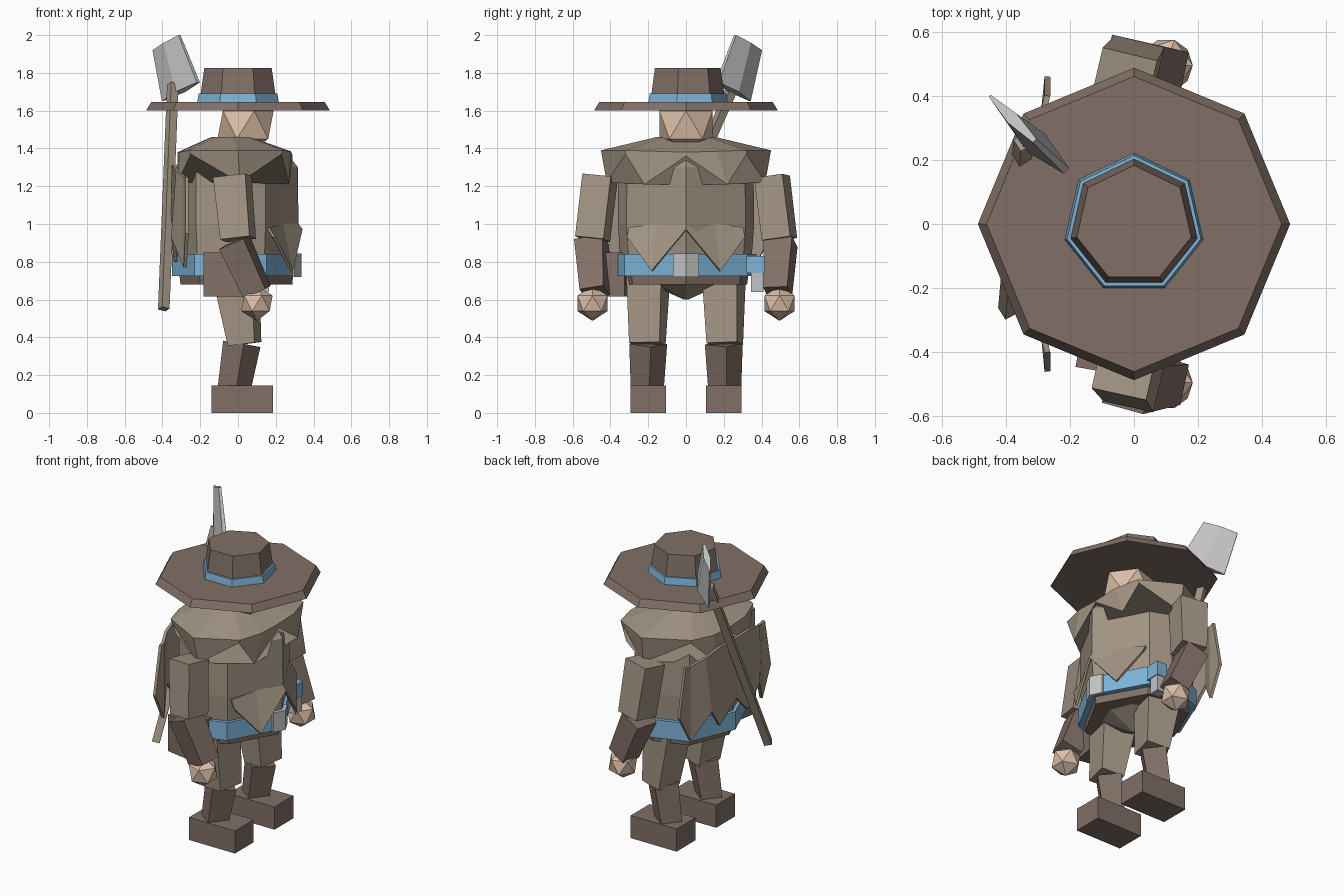
import bpy, bmesh, math
from mathutils import Vector, Quaternion

cube = bpy.data.objects.get("Cube")
if cube:
    bpy.data.objects.remove(cube)


def material(name, rgb):
    m = bpy.data.materials.new(name)
    m.use_nodes = True
    m.diffuse_color = (*rgb, 1)
    m.node_tree.nodes["Principled BSDF"].inputs["Base Color"].default_value = (*rgb, 1)
    return m


olive = material("olive cloth", (0.36, 0.30, 0.23))
brown = material("brown leather", (0.22, 0.16, 0.135))
skin = material("skin", (0.72, 0.53, 0.40))
blue = material("blue cloth", (0.21, 0.46, 0.69))
steel = material("pale steel", (0.55, 0.55, 0.55))


def finish(name, bm, mat):
    bmesh.ops.recalc_face_normals(bm, faces=bm.faces)
    mesh = bpy.data.meshes.new(name)
    bm.to_mesh(mesh)
    bm.free()
    mesh.materials.append(mat)
    ob = bpy.data.objects.new(name, mesh)
    bpy.context.collection.objects.link(ob)
    return ob


def loft(name, rings, mat):
    """Skin a stack of equal-length rings and cap both ends."""
    bm = bmesh.new()
    loops = [[bm.verts.new(p) for p in ring] for ring in rings]
    n = len(loops[0])
    for a, b in zip(loops, loops[1:]):
        for i in range(n):
            j = (i + 1) % n
            bm.faces.new((a[i], a[j], b[j], b[i]))
    bm.faces.new(loops[0])
    bm.faces.new(loops[-1])
    return finish(name, bm, mat)


def ring(n, rx, ry, z, cx=0, phase=math.pi / 2):
    steps = [phase + math.tau * i / n for i in range(n)]
    return [(cx + rx * math.cos(a), ry * math.sin(a), z) for a in steps]


def mirrored(half):
    """Close a half outline that starts and ends on the centre plane."""
    return half + [(x, -y, z) for x, y, z in half[-2:0:-1]]


def girth(k, z):
    """Waist outline, scaled: pointed front, broad flanks."""
    outline = [(0.33, 0), (0.15, 0.325), (0.01, 0.372), (-0.23, 0.29), (-0.35, 0)]
    return mirrored([(x * k, y * k, z) for x, y in outline])


def box(name, lo, hi, mat):
    def rect(z):
        return [(lo[0], lo[1], z), (hi[0], lo[1], z), (hi[0], hi[1], z), (lo[0], hi[1], z)]
    return loft(name, [rect(lo[2]), rect(hi[2])], mat)


def limb(name, p, q, size_p, size_q, mat, twist):
    """Tapered square bar between two points, twisted about its axis."""
    p, q = Vector(p), Vector(q)
    axis = (q - p).normalized()
    turn = Quaternion(axis, math.radians(twist))
    v = axis.cross(Vector((1, 0, 0))).normalized()
    u = turn @ v.cross(axis)
    v = turn @ v
    corners = ((-1, -1), (1, -1), (1, 1), (-1, 1))
    rings = [[c + u * a * s[0] / 2 + v * b * s[1] / 2 for a, b in corners]
             for c, s in ((p, size_p), (q, size_q))]
    return loft(name, rings, mat)


def ball(name, centre, r, mat):
    bm = bmesh.new()
    bmesh.ops.create_icosphere(bm, subdivisions=1, radius=r)
    bmesh.ops.translate(bm, vec=centre, verts=bm.verts)
    return finish(name, bm, mat)


def strip(name, top, bottom, thick):
    """Hanging cloth with a ragged lower edge, mirrored across the body."""
    bm = bmesh.new()
    rows = [[(x, -y, z) for x, y, z in row[:0:-1]] + row for row in (top, bottom)]
    a, b = [[bm.verts.new(p) for p in row] for row in rows]
    for i in range(len(a) - 1):
        bm.faces.new((a[i], a[i + 1], b[i + 1], b[i]))
    mod = finish(name, bm, olive).modifiers.new("thickness", "SOLIDIFY")
    mod.thickness = thick
    mod.offset = 0


# Hat
loft("hat_brim", [ring(8, 0.487, 0.487, 1.60), ring(8, 0.46, 0.46, 1.645)], brown)
loft("hat_crown", [ring(7, 0.21, 0.21, 1.64), ring(7, 0.183, 0.183, 1.825)], brown)
loft("hat_band", [ring(7, 0.222, 0.222, 1.64), ring(7, 0.214, 0.214, 1.69)], blue)

# Head
ball("head", (0.04, 0, 1.525), 0.166, skin)

# Shoulder mantle: a sloping collar over a hem that falls in points
hem = mirrored([(0.29, 0, 1.36), (0.27, 0.22, 1.21), (0.23, 0.32, 1.37), (0.01, 0.42, 1.22),
                (-0.25, 0.31, 1.37), (-0.32, 0.17, 1.22), (-0.32, 0, 1.34)])
shoulder = mirrored([(0.28, 0, 1.38), (0.28, 0.16, 1.385), (0.24, 0.32, 1.39), (0, 0.45, 1.39),
                     (-0.26, 0.31, 1.39), (-0.31, 0.16, 1.38), (-0.32, 0, 1.38)])
collar = [(x * 0.35 - 0.03, y * 0.35, 1.46) for x, y, z in shoulder]
loft("shoulder_mantle", [hem, shoulder, collar], olive)

# Coat body, belt and hips
loft("coat_body", [girth(0.93, 0.80), girth(0.97, 1.0), girth(0.96, 1.30), girth(0.8, 1.37)], olive)
loft("belt", [girth(1, 0.725), girth(1, 0.84)], blue)
loft("coat_hem", [girth(0.87, 0.68), girth(0.89, 0.74)], brown)
loft("pelvis", [ring(8, 0.012, 0.012, 0.60), ring(8, 0.2, 0.21, 0.69)], olive)
plate = [(0.337, 0), (0.30, 0.07), (0.28, 0.07), (0.31, 0)]
loft("belt_buckle", [mirrored([(x, y, z) for x, y in plate]) for z in (0.72, 0.845)], steel)
box("belt_tool", (0.10, 0.345, 0.64), (0.165, 0.41, 0.775), steel)
box("belt_tool_strap", (0.10, 0.32, 0.74), (0.17, 0.415, 0.83), blue)
limb("hip_pouch", (-0.065, -0.385, 0.85), (-0.065, -0.385, 0.615), (0.21, 0.16), (0.21, 0.16), brown, 10)

# Ragged front flap and back cape
strip("front_flap",
      [(0.28, 0, 1.04), (0.23, 0.15, 1.0), (0.16, 0.30, 0.98)],
      [(0.335, 0, 0.97), (0.285, 0.18, 0.75), (0.19, 0.31, 0.93)], 0.015)
strip("back_cape",
      [(-0.345, 0, 1.31), (-0.34, 0.15, 1.31), (-0.32, 0.27, 1.28), (-0.28, 0.36, 1.25), (-0.27, 0.40, 1.25)],
      [(-0.35, 0, 0.93), (-0.33, 0.14, 0.80), (-0.345, 0.24, 0.93), (-0.28, 0.36, 0.77), (-0.27, 0.46, 0.95)],
      0.018)

# Arms and legs, all turned slightly the same way
for side, s in (("left", 1), ("right", -1)):
    limb(side + "_upper_arm", (-0.03, s * 0.455, 1.25), (0.0, s * 0.495, 0.92),
         (0.175, 0.155), (0.16, 0.155), olive, 13)
    limb(side + "_forearm", (-0.02, s * 0.50, 0.905), (0.10, s * 0.485, 0.64),
         (0.145, 0.155), (0.13, 0.13), brown, 13)
    ball(side + "_hand", (0.10, s * 0.495, 0.58), 0.093, skin)
    limb(side + "_thigh", (-0.01, s * 0.20, 0.72), (0.035, s * 0.205, 0.365),
         (0.21, 0.19), (0.145, 0.165), olive, 13)
    limb(side + "_shin", (0.02, s * 0.20, 0.365), (-0.02, s * 0.205, 0.13),
         (0.14, 0.145), (0.125, 0.125), brown, 38)
    box(side + "_boot", (-0.14, s * 0.20 - 0.095, 0), (0.185, s * 0.20 + 0.095, 0.145), brown)

# Axe slung across the back
limb("axe_handle", (-0.393, -0.27, 0.55), (-0.345, 0.255, 1.74), (0.045, 0.045), (0.045, 0.045), olive, 30)
outer, top, inner, low = [Vector(p) for p in (
    (-0.45, 0.40, 1.92), (-0.31, 0.26, 2.0), (-0.21, 0.165, 1.75), (-0.40, 0.34, 1.65))]
swell = Vector((0.028, 0.028, 0))
blade_edge = [outer, outer, low, low]
middle = [(outer + top) / 2 + swell * 0.5, (outer + top) / 2 - swell * 0.5,
          (low + inner) / 2 - swell, (low + inner) / 2 + swell]
poll = [top + swell * 0.2, top - swell * 0.2, inner - swell * 0.3, inner + swell * 0.3]
spread = [swell * k for k in (0.1, -0.1, -0.1, 0.1)]
loft("axe_head", [[p + d for p, d in zip(blade_edge, spread)], middle, poll], steel)
